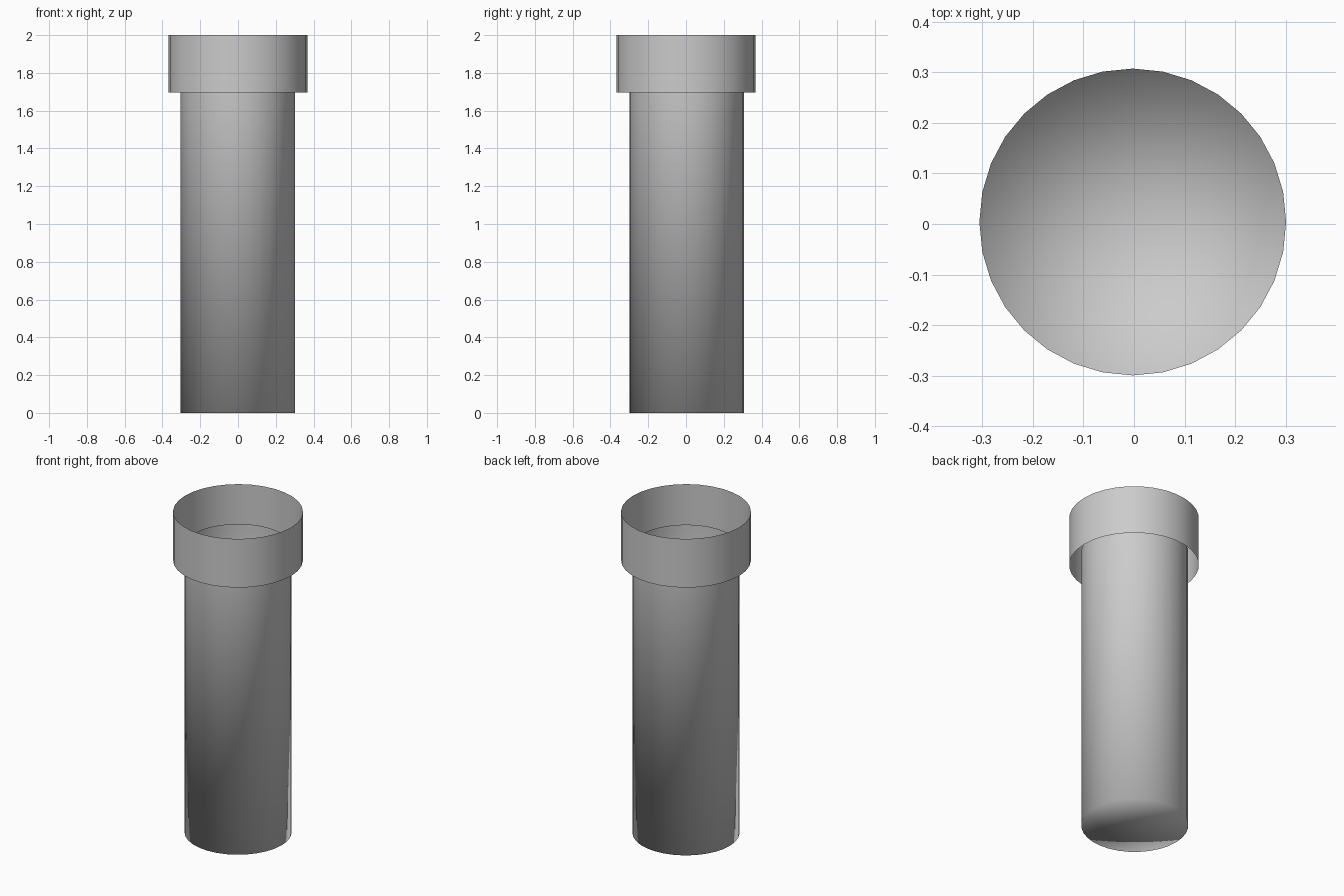
import bpy
import bmesh
from math import cos, sin, tau

if "Cube" in bpy.data.objects:
    bpy.data.objects.remove(bpy.data.objects["Cube"])

SEGMENTS = 32


def sleeve(name, radius, z0, z1, center=(0, 0), closed_bottom=False):
    """Thin open cylinder, optionally with a fan-shaped floor."""
    bm = bmesh.new()
    rings = [[bm.verts.new((center[0] + radius * cos(tau * i / SEGMENTS),
                            center[1] + radius * sin(tau * i / SEGMENTS), z))
              for i in range(SEGMENTS)] for z in (z0, z1)]
    low, high = rings
    hub = bm.verts.new((*center, z0)) if closed_bottom else None
    for i in range(SEGMENTS):
        j = (i + 1) % SEGMENTS
        bm.faces.new((low[i], low[j], high[j], high[i]))
        if hub:
            bm.faces.new((low[j], low[i], hub))
    for face in bm.faces:
        face.smooth = True
    mesh = bpy.data.meshes.new(name)
    bm.to_mesh(mesh)
    bm.free()
    obj = bpy.data.objects.new(name, mesh)
    bpy.context.collection.objects.link(obj)
    return obj


# Long tube: floor at the bottom, open at the top inside the collar
sleeve("tube", 0.303, 0.0, 1.78, center=(-0.0025, 0.004), closed_bottom=True)

# Wider single-sheet collar, open at both ends
sleeve("collar", 0.367, 1.697, 2.0)
